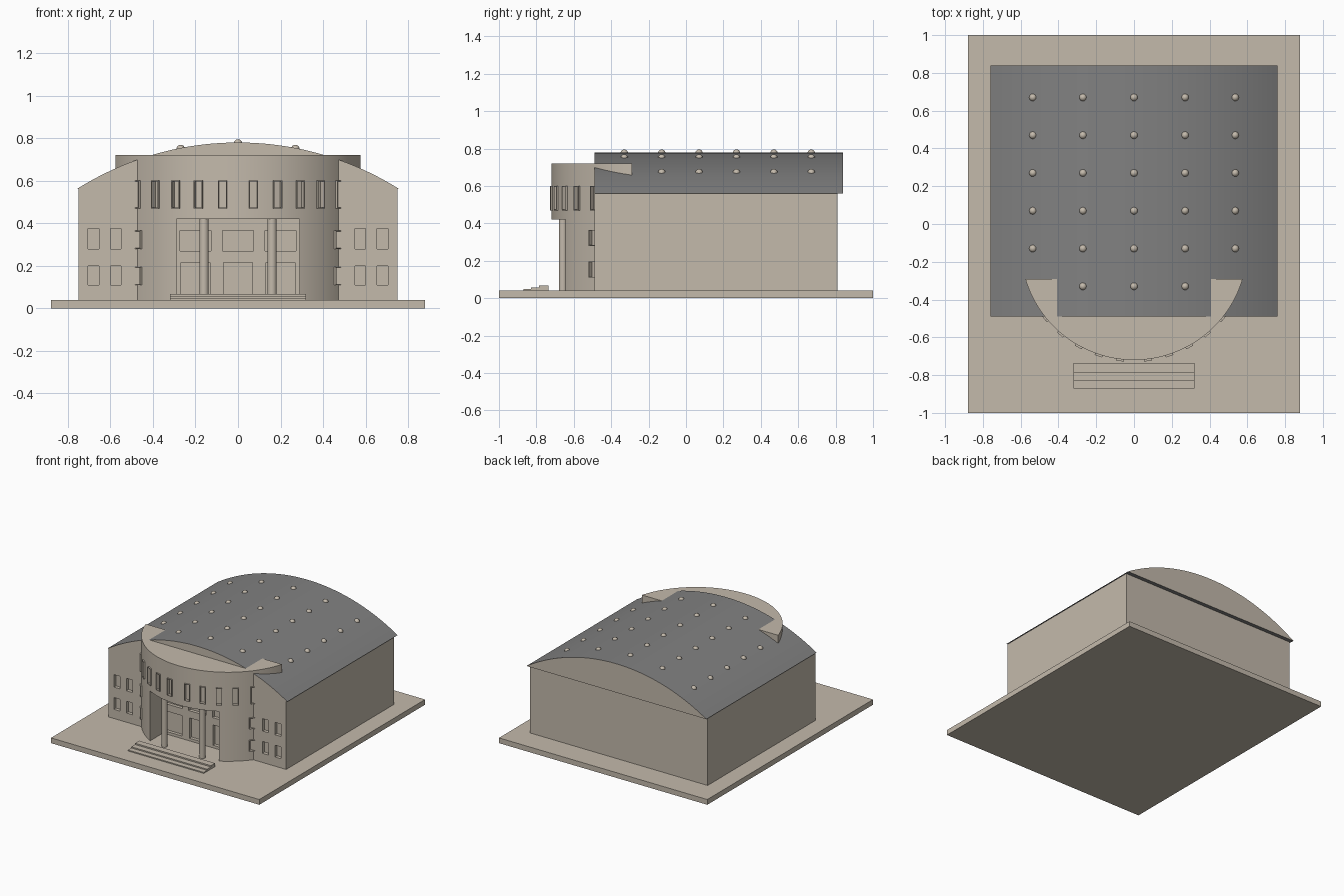
import bpy, bmesh, math
from mathutils import Matrix, Vector

if "Cube" in bpy.data.objects:
    bpy.data.objects.remove(bpy.data.objects["Cube"])


def material(name, rgb):
    m = bpy.data.materials.new(name)
    m.diffuse_color = (*rgb, 1)
    m.use_nodes = True
    m.node_tree.nodes["Principled BSDF"].inputs["Base Color"].default_value = m.diffuse_color
    return m


STONE = material("warm_stone", (0.55, 0.49, 0.41))
SLATE = material("grey_roof", (0.22, 0.22, 0.22))


def finish(name, bm, mats=(STONE,), smooth=False):
    bmesh.ops.recalc_face_normals(bm, faces=bm.faces)
    me = bpy.data.meshes.new(name)
    bm.to_mesh(me)
    bm.free()
    for m in mats:
        me.materials.append(m)
    ob = bpy.data.objects.new(name, me)
    bpy.context.collection.objects.link(ob)
    if smooth:
        smooth_shade(ob)
    return ob


def smooth_shade(ob):
    bpy.ops.object.select_all(action='DESELECT')
    ob.select_set(True)
    bpy.context.view_layer.objects.active = ob
    bpy.ops.object.shade_smooth_by_angle(angle=math.radians(30))


def add_box(bm, x0, x1, y0, y1, z0, z1, mat=Matrix()):
    size = Matrix.Diagonal((x1 - x0, y1 - y0, z1 - z0, 1))
    place = Matrix.Translation(((x0 + x1) / 2, (y0 + y1) / 2, (z0 + z1) / 2))
    bmesh.ops.create_cube(bm, size=1, matrix=mat @ place @ size)


def box(name, *dims):
    bm = bmesh.new()
    add_box(bm, *dims)
    return finish(name, bm)


def prism(bm, points, offset):
    face = bm.faces.new([bm.verts.new(p) for p in points])
    ext = bmesh.ops.extrude_face_region(bm, geom=[face])
    moved = [g for g in ext["geom"] if isinstance(g, bmesh.types.BMVert)]
    bmesh.ops.translate(bm, verts=moved, vec=Vector(offset))


def cut(ob, cutter):
    mod = ob.modifiers.new("cut", 'BOOLEAN')
    mod.operation = 'DIFFERENCE'
    mod.solver = 'EXACT'
    mod.object = cutter
    bpy.context.view_layer.objects.active = ob
    bpy.ops.object.modifier_apply(modifier=mod.name)
    bpy.data.objects.remove(cutter)


# Ground slab and main hall
FRONT = -0.49
box("base_slab", -0.88, 0.88, -1, 1, 0, 0.04)
hall = box("hall", -0.75, 0.75, FRONT, 0.81, 0.04, 0.565)

# Recessed wing windows, entrance windows and doors
bm = bmesh.new()
for s in (-1, 1):
    for x in (0.575, 0.68):
        for z0, z1 in ((0.11, 0.2), (0.28, 0.375)):
            add_box(bm, s * x - 0.025, s * x + 0.025, FRONT - 0.05, FRONT + 0.025, z0, z1)
for x in (-0.2, 0, 0.2):
    add_box(bm, x - 0.073, x + 0.073, FRONT - 0.05, FRONT + 0.025, 0.27, 0.365)
    add_box(bm, x - 0.068, x + 0.068, FRONT - 0.05, FRONT + 0.025, 0.06, 0.215)
cut(hall, finish("window_cutter", bm))

# Vaulted roof: a circular segment
R, CZ = 1.423, -0.643


def roof_z(x):
    return math.sqrt(R * R - x * x) + CZ


bm = bmesh.new()
N = 40
half = math.asin(0.76 / R)
arc = [-half + 2 * half * i / N for i in range(N + 1)]
prism(bm, [(R * math.sin(a), FRONT, R * math.cos(a) + CZ) for a in arc], (0, 1.33, 0))
bm.normal_update()
bmesh.ops.recalc_face_normals(bm, faces=bm.faces)
for f in bm.faces:
    f.material_index = 0 if abs(f.normal.y) > 0.9 else 1
finish("vaulted_roof", bm, (STONE, SLATE), smooth=True)

# Small round roof lights
bm = bmesh.new()
for x in (-0.535, -0.27, 0, 0.27, 0.535):
    for i in range(6):
        bmesh.ops.create_uvsphere(bm, u_segments=16, v_segments=10, radius=0.02,
                                  matrix=Matrix.Translation((x, -0.33 + 0.2 * i, roof_z(x) - 0.005)))
finish("roof_lights", bm, smooth=True)

# Round entrance drum with a flat back
DY, DR = -0.12, 0.6
bm = bmesh.new()
limit = math.acos(0.17 / DR)
points = []
for i in range(97):
    a = -limit + 2 * limit * i / 96
    points.append((DR * math.sin(a), DY - DR * math.cos(a), 0.04))
prism(bm, points, (0, 0, 0.68))
drum = finish("entrance_drum", bm)

# Openings in the drum: porch and radial window pockets
windows = [(s * a, 0.47, 0.6) for s in (-1, 1) for a in (7, 18, 29, 40, 52)]
windows += [(s * 51, z0, z1) for s in (-1, 1) for z0, z1 in ((0.11, 0.195), (0.28, 0.365))]
W = 0.021


def around(angle):
    return Matrix.Translation((0, DY, 0)) @ Matrix.Rotation(math.radians(angle), 4, 'Z')


bm = bmesh.new()
add_box(bm, -0.29, 0.29, -0.9, -0.4, 0.02, 0.42)
for a, z0, z1 in windows:
    add_box(bm, -W, W, -DR - 0.05, -DR + 0.02, z0, z1, around(a))
cut(drum, finish("drum_cutter", bm))
smooth_shade(drum)

# Thin projecting surrounds of the drum windows
bm = bmesh.new()
T = 0.003
for a, z0, z1 in windows:
    m = around(a)
    y0, y1 = -DR - 0.01, -DR + 0.015
    for s in (-1, 1):
        x = s * (W - T / 2)
        add_box(bm, x - T / 2, x + T / 2, y0, y1, z0, z1, m)
    for z in (z0, z1 - T):
        add_box(bm, -W + T, W - T, y0, y1, z, z + T, m)
finish("window_surrounds", bm)

# Porch columns
bm = bmesh.new()
for x in (-0.16, 0.16):
    bmesh.ops.create_cone(bm, cap_ends=True, segments=32, radius1=0.022, radius2=0.022,
                          depth=0.385, matrix=Matrix.Translation((x, -0.658, 0.2325)))
finish("porch_columns", bm, smooth=True)

# Entrance steps
bm = bmesh.new()
for y0, y1, z in ((-0.87, -0.83, 0.048), (-0.83, -0.785, 0.057), (-0.785, -0.735, 0.067)):
    add_box(bm, -0.32, 0.32, y0, y1, 0.038, z)
finish("entrance_steps", bm)
